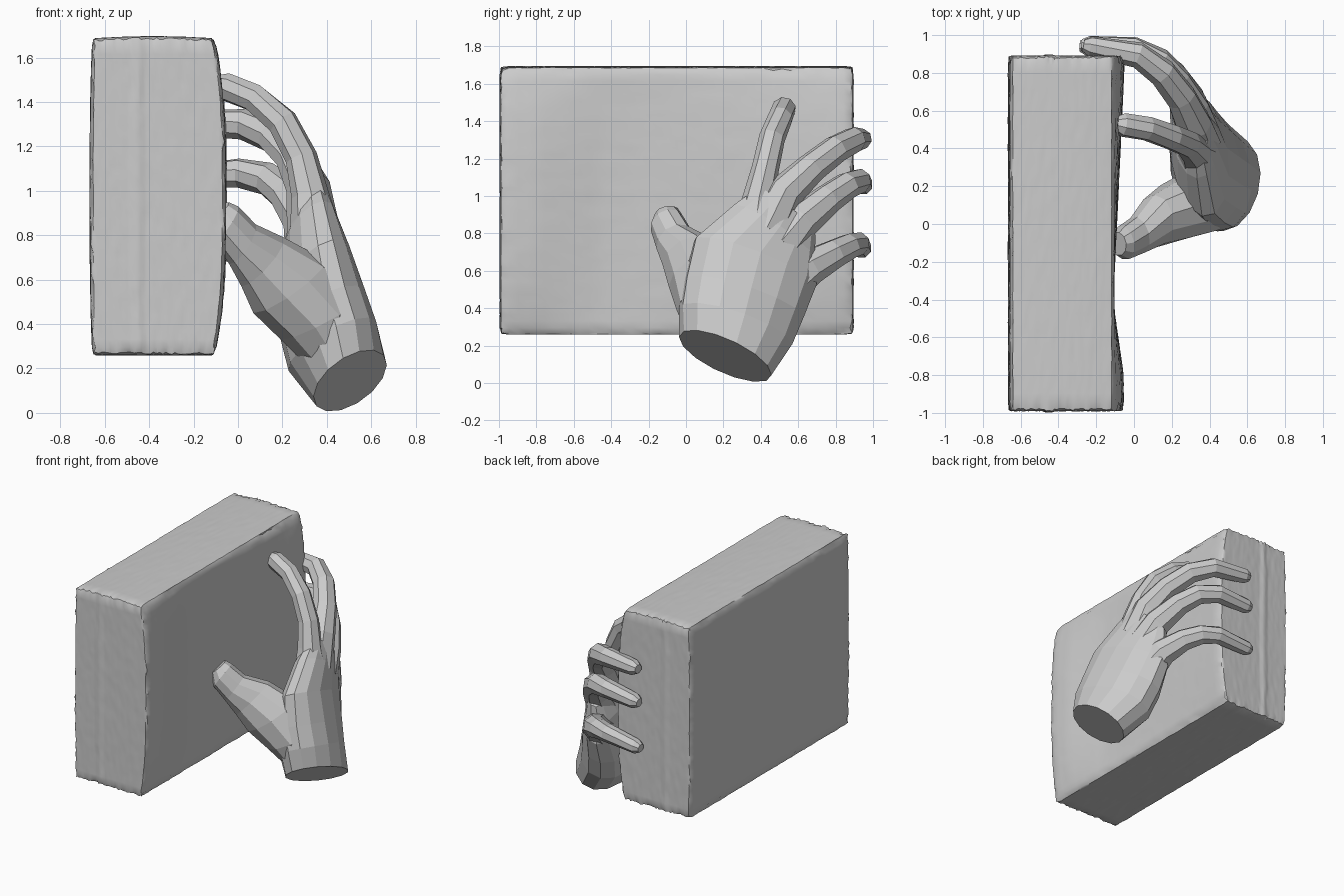
import bpy, bmesh, math, random
from mathutils import Vector

random.seed(4)
if "Cube" in bpy.data.objects:
    bpy.data.objects.remove(bpy.data.objects["Cube"], do_unlink=True)

grey = bpy.data.materials.new("plain_grey")
grey.use_nodes = True
grey.diffuse_color = (0.6, 0.6, 0.6, 1)
grey.node_tree.nodes["Principled BSDF"].inputs["Base Color"].default_value = (0.6, 0.6, 0.6, 1)


def add_object(name, bm):
    bmesh.ops.recalc_face_normals(bm, faces=bm.faces[:])
    mesh = bpy.data.meshes.new(name)
    bm.to_mesh(mesh)
    bm.free()
    mesh.materials.append(grey)
    obj = bpy.data.objects.new(name, mesh)
    bpy.context.collection.objects.link(obj)
    return obj


def make_active(obj):
    bpy.ops.object.select_all(action='DESELECT')
    obj.select_set(True)
    bpy.context.view_layer.objects.active = obj


def loft(name, sections, sides):
    """Skin a row of ellipses, each given as centre, wide half axis, thick half axis."""
    bm = bmesh.new()
    rings = []
    for c, wide, thick in sections:
        angles = [2 * math.pi * (i + 0.5) / sides for i in range(sides)]
        rings.append([bm.verts.new(Vector(c) + Vector(wide) * math.cos(a) + Vector(thick) * math.sin(a))
                      for a in angles])
    for low, high in zip(rings, rings[1:]):
        for i in range(sides):
            j = (i + 1) % sides
            bm.faces.new((low[i], low[j], high[j], high[i]))
    bm.faces.new(rings[0][::-1])
    bm.faces.new(rings[-1])
    return add_object(name, bm)


def finger(name, path, radii, sides=8):
    """Tapered tube along a bent path with a blunt rounded tip."""
    pts = [Vector(p) for p in path]
    end = (pts[-1] - pts[-2]).normalized()
    tip = radii[-1]
    pts += [pts[-1] + end * tip * 0.7]
    radii = list(radii) + [tip * 0.6]
    sections = []
    for i, p in enumerate(pts):
        d = (pts[min(i + 1, len(pts) - 1)] - pts[max(i - 1, 0)]).normalized()
        side = d.cross(Vector((1, 0.5, 0.1))).normalized()
        sections.append((p, side * radii[i], d.cross(side) * radii[i]))
    return loft(name, sections, sides)


def swell(y):
    """Outward swelling of the gripped side along the block's length."""
    if y < -0.45:
        return 0.05 * min(1, (-0.45 - y) / 0.35)
    return 0.055 * max(0, (y + 0.3) / 1.15)


# Worn block: gridded box, bowed on its long sides, rough along its edges
lo, hi = Vector((-0.655, -0.99, 0.26)), Vector((-0.105, 0.89, 1.685))
bm = bmesh.new()
bmesh.ops.create_cube(bm, size=2)
bmesh.ops.subdivide_edges(bm, edges=bm.edges[:], cuts=39, use_grid_fill=True)
for v in bm.verts:
    u = v.co.copy()
    p = (lo + hi) / 2 + Vector([u[i] * (hi[i] - lo[i]) / 2 for i in range(3)])
    bow = 1 - abs(u.z) ** 3
    across = (u.x + 1) / 2
    p.x += across * swell(p.y) * bow - (1 - across) * 0.012 * bow
    if u.z > 0.99:
        p.z += 0.01 * (1 - u.x ** 2)
    # raised seam down both ends
    if abs(u.y) > 0.99 and abs(p.x + 0.45) < 0.02:
        p.y += math.copysign(0.006, u.y)
    if sum(abs(c) > 0.99 for c in u) > 1:
        # soften the arris
        for i in range(3):
            if abs(u[i]) > 0.99:
                p[i] -= math.copysign(0.009 + random.uniform(-0.006, 0.006), u[i])
    else:
        p += Vector([random.uniform(-0.0015, 0.0015) for _ in range(3)])
    v.co = p
block = add_object("block", bm)
make_active(block)
bpy.ops.object.shade_smooth_by_angle(angle=math.radians(35))

# Wrist and palm
hand = loft("hand", [
    ((0.505, 0.21, 0.145), (-0.005, 0.24, -0.12), (0.165, 0.06, 0.07)),
    ((0.425, 0.265, 0.30), (-0.06, 0.30, -0.11), (0.19, 0.05, 0.07)),
    ((0.38, 0.31, 0.45), (-0.06, 0.32, -0.11), (0.185, 0.04, 0.06)),
    ((0.345, 0.37, 0.64), (-0.05, 0.33, -0.13), (0.15, 0.03, 0.06)),
    ((0.32, 0.465, 0.80), (-0.04, 0.22, -0.15), (0.115, 0.04, 0.04)),
    ((0.315, 0.53, 0.91), (-0.03, 0.16, -0.13), (0.075, 0.03, 0.03)),
], 14)

# Thumb with its broad webbed base
thumb = loft("thumb", [
    ((0.46, 0.17, 0.26), (0.10, 0.05, 0.08), (0.05, -0.15, 0.03)),
    ((0.365, 0.125, 0.42), (0.15, 0.08, 0.09), (0.09, -0.155, 0.02)),
    ((0.23, 0.07, 0.57), (0.14, 0.09, 0.12), (0.09, -0.135, 0.02)),
    ((0.11, 0.015, 0.68), (0.08, 0.08, 0.11), (0.06, -0.115, 0.02)),
    ((0.02, -0.06, 0.76), (0.05, 0.04, 0.09), (0.04, -0.09, 0.01)),
    ((-0.055, -0.10, 0.85), (0.05, 0.03, 0.08), (0.03, -0.085, 0.01)),
    ((-0.085, -0.105, 0.91), (0.04, 0.02, 0.04), (0.02, -0.06, 0.0)),
], 10)

# Fingers
digits = [
    thumb,
    finger("index_finger", [(0.35, 0.36, 0.80), (0.325, 0.385, 0.98), (0.285, 0.425, 1.15),
                            (0.20, 0.46, 1.31), (0.07, 0.505, 1.42), (-0.06, 0.525, 1.47)],
           (0.12, 0.085, 0.073, 0.07, 0.066, 0.064)),
    finger("middle_finger", [(0.34, 0.43, 0.82), (0.315, 0.53, 1.02), (0.25, 0.67, 1.15),
                             (0.15, 0.80, 1.25), (0.02, 0.895, 1.30), (-0.23, 0.94, 1.305)],
           (0.12, 0.10, 0.083, 0.077, 0.07, 0.055)),
    finger("ring_finger", [(0.33, 0.51, 0.74), (0.30, 0.62, 0.87), (0.22, 0.76, 0.985),
                           (0.13, 0.86, 1.055), (0.0, 0.925, 1.08), (-0.24, 0.945, 1.06)],
           (0.12, 0.10, 0.083, 0.075, 0.067, 0.054)),
    finger("little_finger", [(0.32, 0.50, 0.50), (0.28, 0.66, 0.62), (0.20, 0.79, 0.69),
                             (0.11, 0.87, 0.73), (0.0, 0.92, 0.745), (-0.25, 0.94, 0.72)],
           (0.13, 0.10, 0.08, 0.071, 0.064, 0.052)),
]

# Merge the digits into one faceted hand
make_active(hand)
for digit in digits:
    join = hand.modifiers.new("join", 'BOOLEAN')
    join.operation = 'UNION'
    join.solver = 'EXACT'
    join.object = digit
    bpy.ops.object.modifier_apply(modifier=join.name)
    bpy.data.objects.remove(digit, do_unlink=True)
